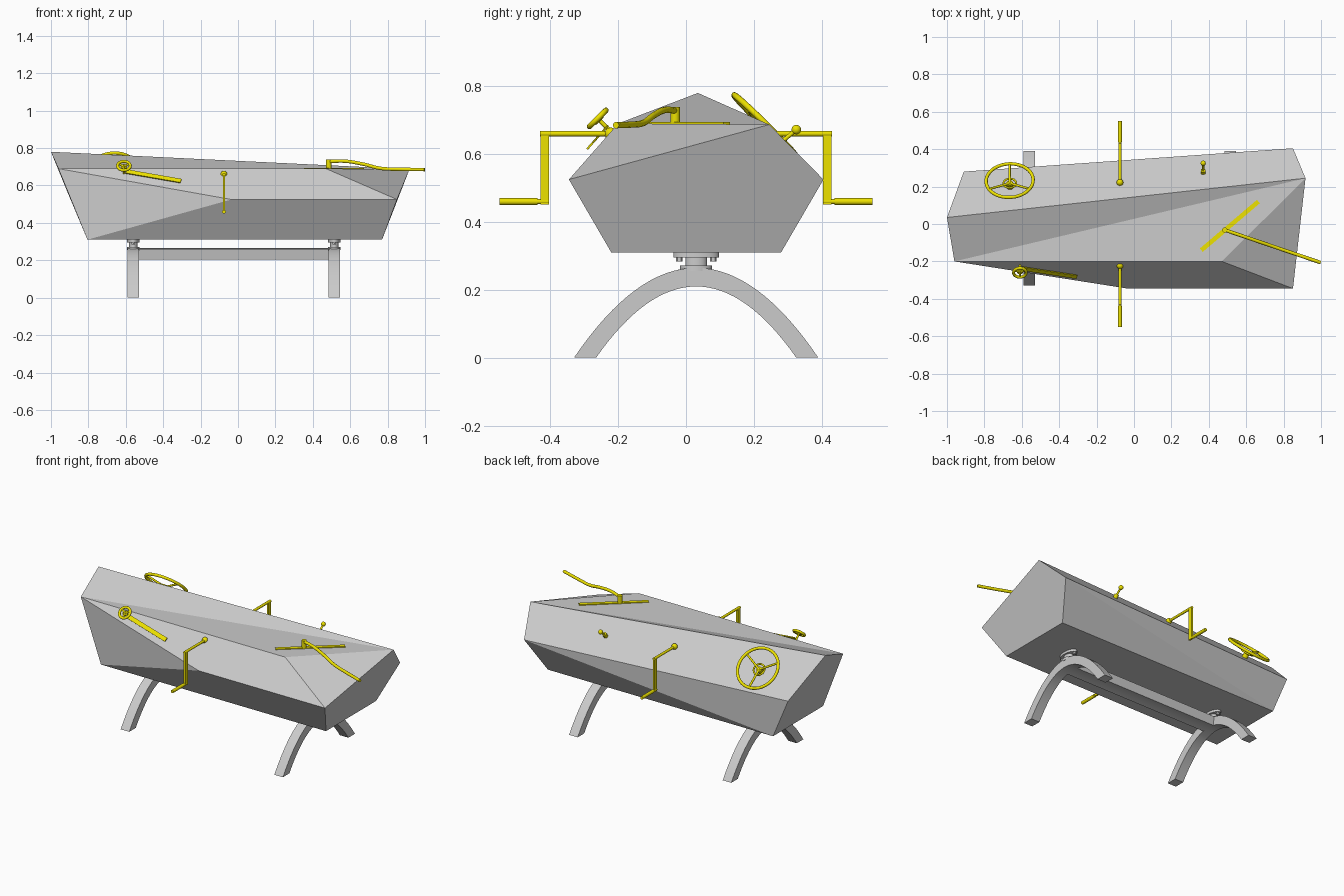
import bpy, bmesh, math
from mathutils import Vector as V

if "Cube" in bpy.data.objects:
    bpy.data.objects.remove(bpy.data.objects["Cube"])

yellow = bpy.data.materials.new("yellow")
yellow.diffuse_color = (0.85, 0.76, 0.0, 1)
yellow.use_nodes = True
yellow.node_tree.nodes["Principled BSDF"].inputs["Base Color"].default_value = yellow.diffuse_color


def finish(name, mat=None, smooth=True):
    o = bpy.context.object
    o.name = name
    if mat:
        o.data.materials.append(mat)
    if smooth:
        bpy.ops.object.shade_smooth_by_angle(angle=math.radians(40))
    return o


def mesh(name, verts, faces):
    me = bpy.data.meshes.new(name)
    me.from_pydata(verts, [], faces)
    bm = bmesh.new()
    bm.from_mesh(me)
    bmesh.ops.recalc_face_normals(bm, faces=bm.faces)
    bm.to_mesh(me)
    bm.free()
    o = bpy.data.objects.new(name, me)
    bpy.context.collection.objects.link(o)
    return o


def rod(name, a, b, r, mat=yellow, r2=None, n=20):
    a, b = V(a), V(b)
    d = b - a
    bpy.ops.mesh.primitive_cone_add(vertices=n, radius1=r, radius2=r if r2 is None else r2,
                                    depth=d.length, location=(a + b) / 2,
                                    rotation=d.to_track_quat('Z', 'Y').to_euler())
    return finish(name, mat)


def ball(name, c, r):
    bpy.ops.mesh.primitive_uv_sphere_add(segments=20, ring_count=12, radius=r, location=c)
    return finish(name, yellow)


def ring(name, c, n, R, r):
    bpy.ops.mesh.primitive_torus_add(major_radius=R, minor_radius=r, major_segments=40, minor_segments=12,
                                     location=c, rotation=n.to_track_quat('Z', 'Y').to_euler())
    return finish(name, yellow)


def bar(name, a, b, normal, width, thick):
    # flat strip from a to b lying on a surface
    a, b, n = V(a), V(b), V(normal).normalized()
    s = (b - a).cross(n).normalized() * width / 2
    t = n * thick / 2
    vs = [p + i * s + j * t for p in (a, b) for i, j in ((-1, -1), (1, -1), (1, 1), (-1, 1))]
    o = mesh(name, vs, [(0, 1, 2, 3), (4, 5, 6, 7)] + [(i, (i + 1) % 4, (i + 1) % 4 + 4, i + 4) for i in range(4)])
    o.data.materials.append(yellow)


def wheel(name, c, n, R, r, hub, dish, drop):
    # rim, hub ring, three dished spokes and a column into the body
    c, n = V(c), V(n).normalized()
    down = V((0, n.z * math.copysign(1, n.y), -abs(n.y)))
    ring(name + "_rim", c, n, R, r)
    h = c - n * dish
    ring(name + "_hub", h, n, hub, r * 0.6)
    for i in range(3):
        a = i * math.tau / 3
        d = down * math.cos(a) + V((1, 0, 0)) * math.sin(a)
        rod(f"{name}_spoke_{i}", h, c + d * R, r * 0.7, n=12)
    rod(name + "_column", h + n * 0.004, c - n * drop, hub * 0.5)


# faceted body
mesh("body", [
    (-1.0, 0.035, 0.78), (-0.96, -0.20, 0.69), (0.917, 0.245, 0.687), (0.47, -0.20, 0.69),
    (0.85, -0.345, 0.525), (-0.035, -0.345, 0.525), (-0.91, 0.28, 0.56), (0.85, 0.405, 0.525),
    (-0.805, -0.22, 0.31), (0.77, -0.22, 0.31), (0.77, 0.28, 0.31), (-0.805, 0.28, 0.31)],
    [(0, 1, 2), (1, 3, 2), (3, 4, 2), (1, 5, 4, 3), (1, 8, 5), (5, 8, 9, 4), (4, 9, 10, 7, 2),
     (0, 2, 7, 6), (6, 7, 11), (7, 10, 11), (0, 6, 11, 8, 1), (8, 11, 10, 9)])


# parabolic arches and the beam joining them
def arch(name, x0, x1, t):
    n, cy = 32, 0.03
    vs = []
    for i in range(n + 1):
        s = (2 * i / n - 1) * t
        z = 1 - s * s
        vs += [(x, cy + s * w, z * h) for x, w, h in
               ((x0, 0.36, 0.265), (x1, 0.36, 0.265), (x1, 0.295, 0.21), (x0, 0.295, 0.21))]
    fs = [(0, 1, 2, 3), tuple(4 * n + k for k in range(4))]
    fs += [(4 * i + k, 4 * i + (k + 1) % 4, 4 * i + 4 + (k + 1) % 4, 4 * i + 4 + k)
           for i in range(n) for k in range(4)]
    o = mesh(name, vs, fs)
    bpy.context.view_layer.objects.active = o
    o.select_set(True)
    finish(name)


for side, x in (("left", -0.56), ("right", 0.515)):
    bpy.ops.object.select_all(action='DESELECT')
    arch(side + "_leg_arch", x - 0.03, x + 0.03, 1)
    # swivel mount with a two-bolt flange
    for part, r, z0, z1 in (("base", 0.047, 0.255, 0.272), ("neck", 0.032, 0.265, 0.30), ("flange", 0.067, 0.295, 0.312)):
        o = rod(f"{side}_mount_{part}", (x, 0.03, z0), (x, 0.03, z1), r, None, n=32)
        o.scale.x = 0.7 if part != "flange" else 0.5
    for s in (-1, 1):
        rod(f"{side}_mount_bolt", (x, 0.03 + s * 0.05, 0.284), (x, 0.03 + s * 0.05, 0.30), 0.010, None, n=6)
bpy.ops.object.select_all(action='DESELECT')
arch("beam", -0.535, 0.49, 0.15)

# steering wheel on the back slope, small wheel on the front slope
wheel("steering_wheel", (-0.665, 0.232, 0.685), (-0.04, 0.7, 0.71), 0.126, 0.009, 0.034, 0.02, 0.06)
wheel("small_wheel", (-0.61, -0.26, 0.705), (0, -0.7, 0.71), 0.034, 0.008, 0.012, 0.006, 0.08)
bar("front_slide", (-0.60, -0.238, 0.675), (-0.305, -0.283, 0.624), (0, -0.75, 0.66), 0.026, 0.006)

# mirrored cranks
for side, s in (("front", -1), ("back", 1)):
    x = -0.075
    ball(side + "_crank_hub", (x, s * 0.222, 0.66), 0.018)
    rod(side + "_crank_shaft", (x, s * 0.20, 0.66), (x, s * 0.43, 0.66), 0.008)
    bar(side + "_crank_arm", (x, s * 0.416, 0.665), (x, s * 0.416, 0.452), (1, 0, 0), 0.025, 0.012)
    rod(side + "_crank_pin", (x, s * 0.403, 0.46), (x, s * 0.46, 0.46), 0.007)
    rod(side + "_crank_grip", (x, s * 0.438, 0.46), (x, s * 0.55, 0.46), 0.010)

# small knob on the back slope
rod("knob_base", (0.37, 0.272, 0.625), (0.37, 0.287, 0.644), 0.013)
rod("knob_stem", (0.37, 0.275, 0.63), (0.37, 0.325, 0.672), 0.006)
ball("knob_ball", (0.37, 0.325, 0.672), 0.014)

# long curved tiller with its rack
bar("tiller_rack", (0.36, -0.14, 0.689), (0.665, 0.12, 0.689), (0, 0, 1), 0.024, 0.010)
rod("tiller_post", (0.485, -0.032, 0.68), (0.485, -0.032, 0.738), 0.014)
cu = bpy.data.curves.new("tiller", 'CURVE')
cu.dimensions = '3D'
cu.bevel_depth = 0.0095
cu.bevel_resolution = 3
cu.use_fill_caps = True
cu.materials.append(yellow)
path = [(0.485, 0.728), (0.57, 0.73), (0.67, 0.714), (0.76, 0.692), (0.86, 0.687), (0.998, 0.685)]
sp = cu.splines.new('BEZIER')
sp.bezier_points.add(len(path) - 1)
for p, (x, z) in zip(sp.bezier_points, path):
    p.co = (x, -0.032 - (x - 0.485) * 0.34, z)
    p.handle_left_type = p.handle_right_type = 'AUTO'
bpy.context.collection.objects.link(bpy.data.objects.new("tiller", cu))
